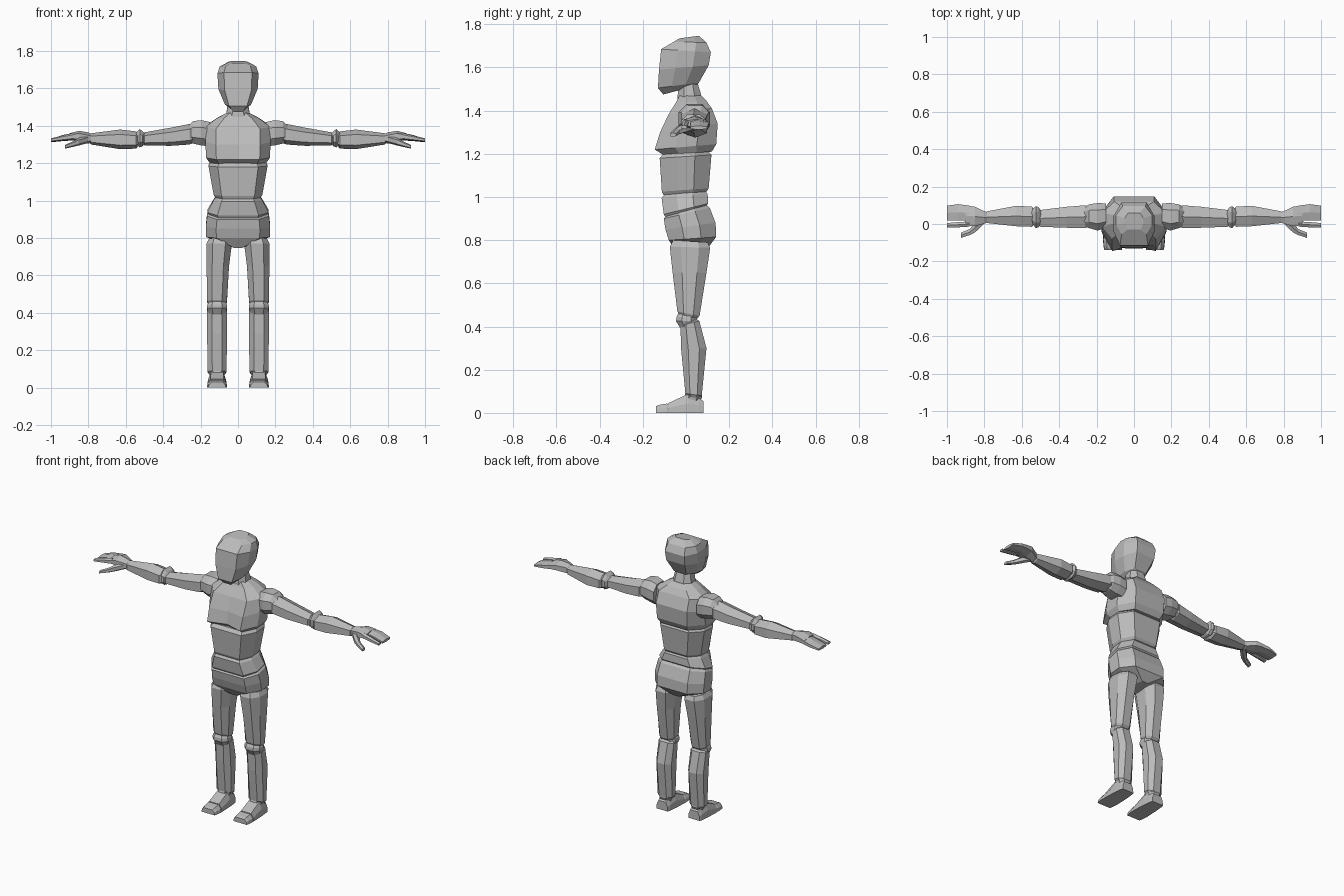
import bpy, bmesh
from mathutils import Vector

skin = bpy.data.materials.new("mannequin grey")
skin.diffuse_color = (0.5, 0.5, 0.5, 1)

# Cross-sections as (s sideways, t from first point to second point)
DECA = [(0, 0), (.68, 0), (1, .33), (1, .68), (.62, 1), (0, 1),
        (-.62, 1), (-1, .68), (-1, .33), (-.68, 0)]
OCTA = [(.5, 0), (1, .28), (1, .72), (.5, 1), (-.5, 1), (-1, .72), (-1, .28), (-.5, 0)]
HEXA = [(0, 0), (1, .2), (1, .75), (0, 1), (-1, .75), (-1, .2)]
FOOT = [(1, 0), (.95, .5), (.65, 1), (-.65, 1), (-.95, .5), (-1, 0)]


def loft(name, shape, rings, flip=1, dips=None):
    """Skin a tube through rings given as (first point, second point, side vector)."""
    bm = bmesh.new()
    loops = []
    for i, (a, b, side) in enumerate(rings):
        a, b, side = Vector(a), Vector(b), Vector(side)
        loop = []
        for s, t in shape:
            p = a.lerp(b, t) + side * s
            if dips and s == 0 and t == 0:
                p.y += dips[i]
            loop.append(bm.verts.new((p.x * flip, p.y, p.z)))
        loops.append(loop)
    n = len(shape)
    for lo, hi in zip(loops, loops[1:]):
        for k in range(n):
            bm.faces.new((lo[k], lo[(k + 1) % n], hi[(k + 1) % n], hi[k]))
    bm.faces.new(loops[0])
    bm.faces.new(loops[-1])
    bmesh.ops.recalc_face_normals(bm, faces=bm.faces)
    me = bpy.data.meshes.new(name)
    bm.to_mesh(me)
    bm.free()
    me.materials.append(skin)
    bpy.context.collection.objects.link(bpy.data.objects.new(name, me))


def upright(name, shape, rows, flip=1, dips=None):
    """Rows: centre x, half width, front y, front z, back y, back z."""
    loft(name, shape, [((x, yf, zf), (x, yb, zb), (w, 0, 0))
                       for x, w, yf, zf, yb, zb in rows], flip, dips)


def sideways(name, shape, rows, flip=1):
    """Rows: x, front y, back y, bottom z, top z."""
    loft(name, shape, [((x, (y0 + y1) / 2, z0), (x, (y0 + y1) / 2, z1), (0, (y1 - y0) / 2, 0))
                       for x, y0, y1, z0, z1 in rows], flip)


# Head and neck
upright("head", DECA, [
    (0, .035, -.105, 1.475, .045, 1.515), (0, .07, -.13, 1.505, .06, 1.53),
    (0, .105, -.125, 1.59, .105, 1.61), (0, .11, -.115, 1.685, .115, 1.67),
    (0, .097, -.055, 1.72, .095, 1.715), (0, .05, -.03, 1.735, .06, 1.747)])
upright("neck", OCTA, [
    (0, .065, -.04, 1.42, .075, 1.44), (0, .062, -.04, 1.46, .07, 1.475),
    (0, .05, -.03, 1.54, .05, 1.54)])

# Torso segments
upright("chest", DECA, [
    (0, .15, -.105, 1.195, .12, 1.21), (0, .17, -.145, 1.22, .14, 1.245),
    (0, .175, -.12, 1.30, .147, 1.34), (0, .172, -.08, 1.385, .12, 1.41),
    (0, .11, -.045, 1.44, .095, 1.445), (0, .06, -.03, 1.47, .07, 1.47)],
    dips=[.02, .035, .015, 0, 0, 0])
upright("waist", DECA, [
    (0, .12, -.105, 1.01, .095, 1.025), (0, .13, -.112, 1.025, .105, 1.04),
    (0, .158, -.122, 1.18, .118, 1.195), (0, .15, -.105, 1.2, .105, 1.21)])
upright("abdomen", DECA, [
    (0, .15, -.09, .90, .09, .955), (0, .162, -.103, .92, .103, .97),
    (0, .13, -.113, .995, .10, 1.015), (0, .12, -.1, 1.012, .09, 1.027)])
upright("pelvis", DECA, [
    (0, .035, -.045, .748, .10, .762), (0, .17, -.08, .80, .14, .815),
    (0, .172, -.095, .85, .137, .88), (0, .165, -.103, .90, .11, .95),
    (0, .155, -.09, .913, .095, .963)])

for side, f in (("left", 1), ("right", -1)):
    # Leg
    upright(side + "_thigh", OCTA, [
        (.1, .055, -.06, .80, .10, .79), (.101, .068, -.075, .77, .112, .765),
        (.108, .06, -.062, .65, .095, .65), (.112, .053, -.04, .47, .063, .45),
        (.112, .045, -.03, .45, .05, .435)], f)
    upright(side + "_knee", OCTA, [
        (.112, .042, -.025, .39, .04, .40), (.112, .054, -.046, .425, .05, .425),
        (.112, .052, -.044, .445, .05, .44), (.112, .04, -.03, .47, .04, .46)], f)
    upright(side + "_shin", OCTA, [
        (.112, .042, -.015, .425, .05, .435), (.112, .053, -.026, .405, .062, .425),
        (.112, .053, -.022, .29, .095, .30), (.112, .051, -.003, .09, .073, .08),
        (.112, .04, .01, .075, .06, .065)], f)
    upright(side + "_ankle", OCTA, [
        (.112, .036, -.01, .05, .065, .05), (.112, .043, -.005, .085, .075, .075),
        (.112, .036, .005, .11, .065, .10)], f)
    for part, rows in (("foot", [(.08, .04, .055), (.06, .045, .068), (.01, .05, .088),
                                 (-.08, .054, .046)]),
                       ("toes", [(-.075, .05, .04), (-.088, .054, .043), (-.125, .05, .037),
                                 (-.14, .046, .03)])):
        loft(side + "_" + part, FOOT, [((.112, y, 0), (.112, y, h), (w, 0, 0))
                                       for y, w, h in rows], f)

    # Arm
    sideways(side + "_shoulder", OCTA, [
        (.15, -.02, .11, 1.29, 1.42), (.195, -.035, .112, 1.295, 1.43),
        (.24, -.022, .105, 1.305, 1.425), (.27, -.01, .09, 1.32, 1.395)], f)
    sideways(side + "_upper_arm", HEXA, [
        (.235, -.01, .085, 1.31, 1.405), (.26, -.022, .10, 1.30, 1.41),
        (.36, -.02, .092, 1.293, 1.39), (.50, -.015, .075, 1.295, 1.365),
        (.515, 0, .065, 1.31, 1.355)], f)
    sideways(side + "_elbow", OCTA, [
        (.49, .01, .06, 1.31, 1.35), (.51, -.018, .09, 1.29, 1.37),
        (.525, -.022, .095, 1.285, 1.383), (.55, .01, .075, 1.31, 1.36)], f)
    sideways(side + "_forearm", HEXA, [
        (.53, 0, .075, 1.295, 1.36), (.545, -.015, .093, 1.278, 1.37),
        (.63, -.012, .097, 1.275, 1.38), (.785, .005, .068, 1.30, 1.36),
        (.795, .015, .06, 1.31, 1.35)], f)
    # Hand
    sideways(side + "_palm", HEXA, [
        (.78, .01, .062, 1.31, 1.355), (.80, .002, .068, 1.305, 1.365),
        (.85, -.012, .092, 1.318, 1.373), (.90, -.01, .1, 1.322, 1.36)], f)
    sideways(side + "_fingers", HEXA, [
        (.88, .018, .098, 1.322, 1.362), (.94, .02, .106, 1.318, 1.35),
        (1.0, .02, .098, 1.312, 1.33)], f)
    sideways(side + "_index_finger", HEXA, [
        (.88, -.014, .014, 1.325, 1.362), (.94, -.018, .01, 1.32, 1.348),
        (1.0, -.02, .005, 1.315, 1.333)], f)
    sideways(side + "_thumb", HEXA, [
        (.80, .003, .045, 1.308, 1.35), (.85, -.045, .005, 1.295, 1.335),
        (.88, -.06, -.028, 1.288, 1.318), (.925, -.074, -.046, 1.278, 1.298)], f)
